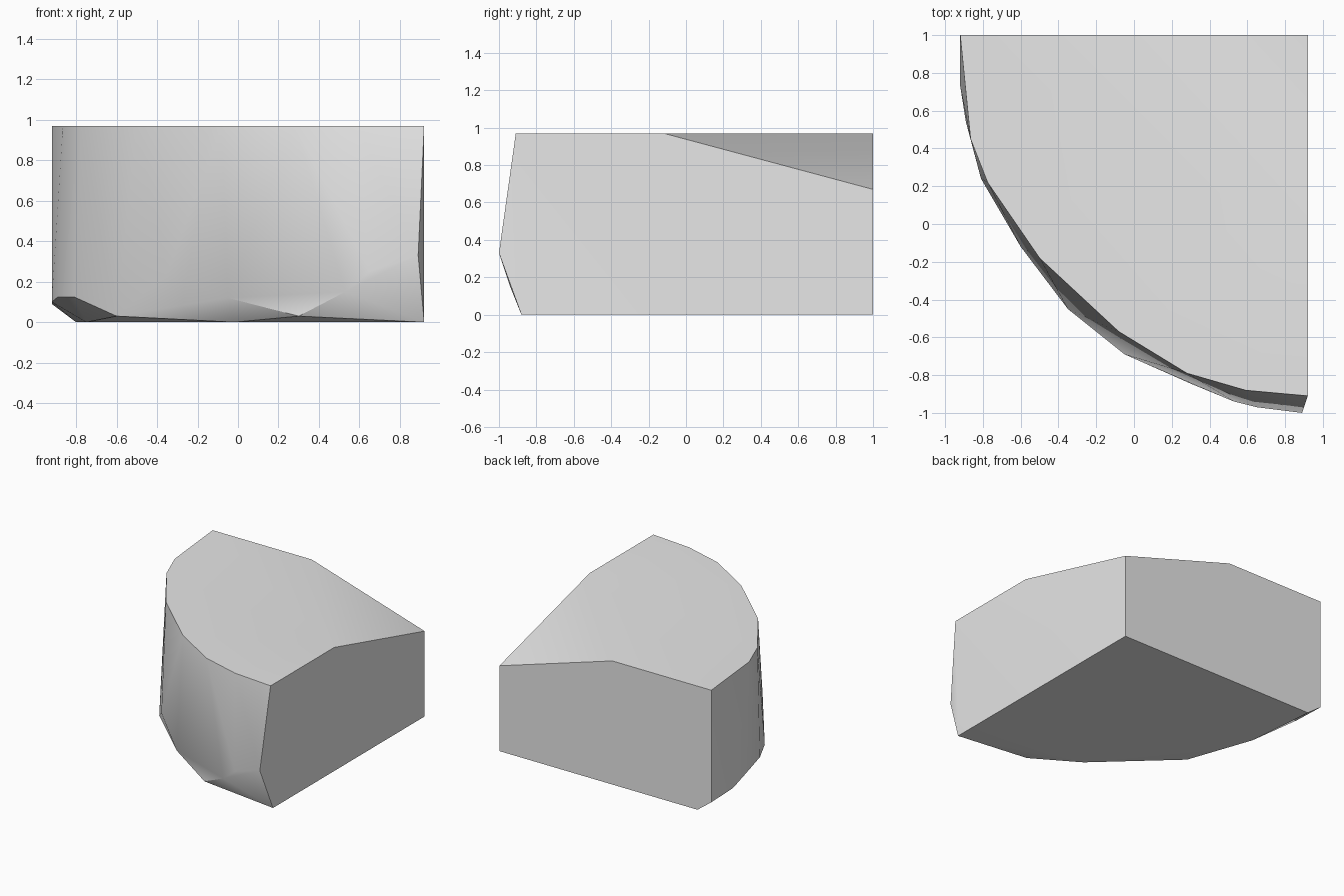
import bpy
import bmesh
import math

old = bpy.data.objects.get("Cube")
if old:
    bpy.data.objects.remove(old, do_unlink=True)

# One plain grey material
grey = bpy.data.materials.new("light_grey")
grey.use_nodes = True
colour = (0.8, 0.8, 0.8, 1)
grey.diffuse_color = colour
bsdf = next(n for n in grey.node_tree.nodes if n.type == "BSDF_PRINCIPLED")
bsdf.inputs["Base Color"].default_value = colour

half, height = 0.92, 0.97

# Curved edge of the flat top, right front to left back
top_rim = [(half, -0.91), (0.59, -0.88), (0.28, -0.79), (-0.08, -0.57),
           (-0.5, -0.18), (-0.775, 0.22), (-0.865, 0.45), (-half, 1)]
points = [(x, y, height) for x, y in top_rim]

# Widest ring of the rounded wall
points += [(0.89, -1, 0.33), (0.65, -0.97, 0.25), (0.53, -0.94, 0.15),
           (-0.05, -0.69, 0.12), (-0.35, -0.45, 0.24), (-0.81, 0.24, 0.125),
           (-0.89, 0.54, 0.125), (-half, 0.73, 0.1), (-half, 1, 0.09)]

# Edge of the underside
points += [(half, -0.88, 0), (0.3, -0.845, 0.03), (-0.02, -0.59, 0),
           (-0.6, -0.12, 0.03), (-0.75, 0.44, 0), (-0.8, 1, 0), (half, 1, 0)]

# Sloped corner at the back
points += [(half, -0.12, height), (-0.06, 1, height), (half, 1, 0.67)]

# Wrap a faceted skin around the outline points
bm = bmesh.new()
for p in points:
    bm.verts.new(p)
result = bmesh.ops.convex_hull(bm, input=bm.verts[:])
loose = [v for v in bm.verts if not v.link_faces]
bmesh.ops.delete(bm, geom=loose, context="VERTS")
bmesh.ops.dissolve_limit(bm, angle_limit=math.radians(0.5),
                         verts=bm.verts[:], edges=bm.edges[:])
bmesh.ops.recalc_face_normals(bm, faces=bm.faces[:])

mesh = bpy.data.meshes.new("rounded_block")
bm.to_mesh(mesh)
bm.free()
mesh.materials.append(grey)
block = bpy.data.objects.new("rounded_block", mesh)
bpy.context.collection.objects.link(block)

# Smooth the curved wall and keep the rims sharp
bpy.ops.object.select_all(action="DESELECT")
block.select_set(True)
bpy.context.view_layer.objects.active = block
bpy.ops.object.shade_smooth_by_angle(angle=math.radians(30))
